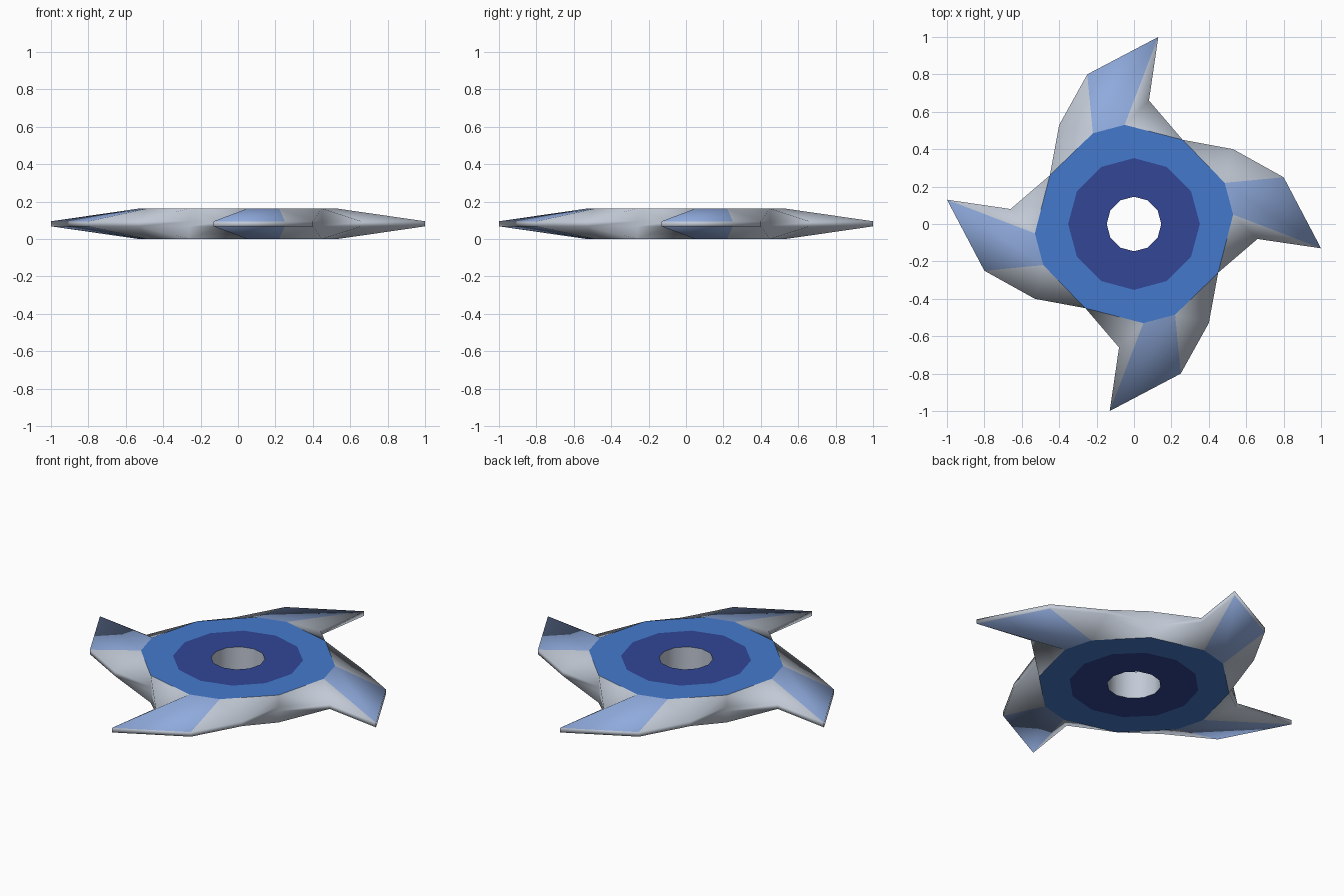
import bpy, bmesh, math

if "Cube" in bpy.data.objects:
    bpy.data.objects.remove(bpy.data.objects["Cube"])

H, RIM = 0.163, 0.0135          # full thickness, half thickness of the rim
MID = H / 2


def material(name, rgb):
    lin = [(c / 255 / 12.92) if c < 10 else ((c / 255 + 0.055) / 1.055) ** 2.4 for c in rgb]
    m = bpy.data.materials.new(name)
    m.diffuse_color = (*lin, 1)
    m.use_nodes = True
    m.node_tree.nodes["Principled BSDF"].inputs["Base Color"].default_value = m.diffuse_color
    return m


mesh = bpy.data.meshes.new("throwing_star")
star = bpy.data.objects.new("throwing_star", mesh)
bpy.context.collection.objects.link(star)
for m in (material("steel grey", (194, 202, 214)), material("pale blue", (143, 170, 220)),
          material("mid blue", (68, 122, 204)), material("dark blue", (50, 70, 150))):
    mesh.materials.append(m)
GREY, PALE, MIDBLUE, DARK = range(4)

# One blade: outline points and raised plateau points, going clockwise
outline = [(-0.45, 0.26), (-0.40, 0.53), (-0.25, 0.80), (0.13, 1.0), (0.08, 0.66)]
plateau = [(-0.45, 0.26), (-0.22, 0.485), (-0.05, 0.53)]

bm = bmesh.new()


def ring4(pts, z):
    """Repeat the points four times, a quarter turn apart."""
    out = []
    for q in range(4):
        for x, y in pts:
            for _ in range(q):
                x, y = y, -x
            out.append(bm.verts.new((x, y, z)))
    return out


def circle(r, z):
    return [bm.verts.new((r * math.cos(math.radians(150 - 30 * i)),
                          r * math.sin(math.radians(150 - 30 * i)), z)) for i in range(12)]


def face(verts, mat):
    f = bm.faces.new(verts)
    f.material_index = mat
    f.smooth = True


def bridge(a, b, mat):
    n = len(a)
    for i in range(n):
        face((a[i], a[(i + 1) % n], b[(i + 1) % n], b[i]), mat)


rims, holes = [], []
for s in (1, -1):
    o = ring4(outline, MID + s * RIM)
    p = ring4(plateau, MID + s * MID)
    c = circle(0.352, MID + s * MID)
    h = circle(0.146, MID + s * MID)
    # Flat hub rings
    bridge(p, c, MIDBLUE)
    bridge(c, h, DARK)
    # Bevelled blades
    for q in range(4):
        a, b, cc, t, d = o[q * 5:q * 5 + 5]
        a2 = o[(q * 5 + 5) % 20]
        p1, p2, p3 = p[q * 3:q * 3 + 3]
        p4 = p[(q * 3 + 3) % 12]
        face((p2, p3, t, cc), PALE)
        for tri in ((p2, cc, b), (p1, p2, b), (p1, b, a),
                    (p3, d, t), (p3, p4, d), (p4, a2, d)):
            face(tri, GREY)
    rims.append(o)
    holes.append(h)

# Thin outer rim and hole wall
bridge(rims[0], rims[1], GREY)
bridge(holes[0], holes[1], GREY)
bmesh.ops.recalc_face_normals(bm, faces=bm.faces[:])

# Keep the hub crisp, blades stay smooth
for e in bm.edges:
    hub = [f.material_index in (MIDBLUE, DARK) for f in e.link_faces]
    e.smooth = not (any(hub) and not all(hub))
bm.to_mesh(mesh)
bm.free()
